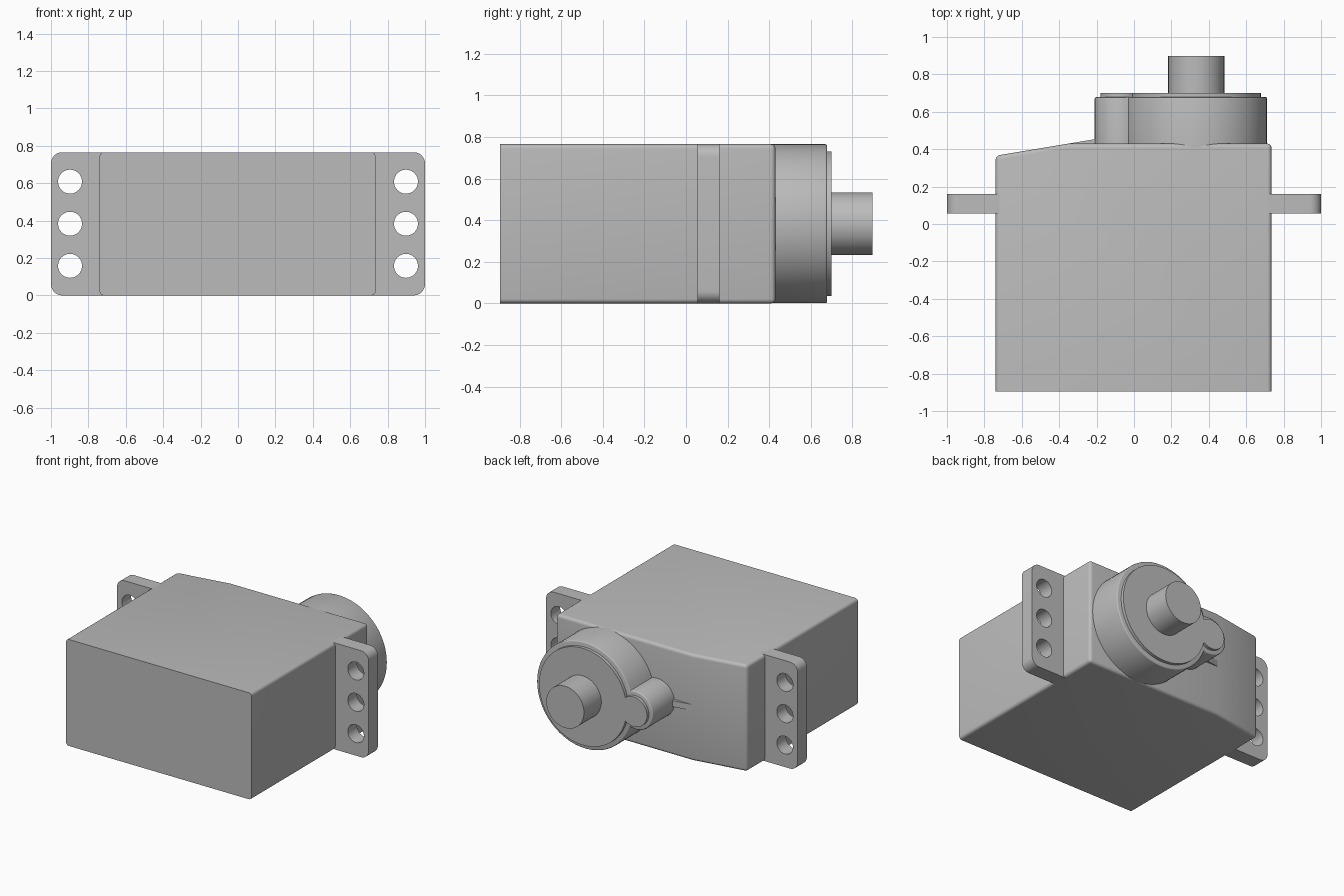
import bpy, bmesh
from math import cos, sin, acos, pi, radians, hypot, atan2

if "Cube" in bpy.data.objects:
    bpy.data.objects.remove(bpy.data.objects["Cube"], do_unlink=True)

grey = bpy.data.materials.new("plastic grey")
grey.use_nodes = True
COLOUR = (0.5, 0.5, 0.5, 1)
grey.diffuse_color = COLOUR
grey.node_tree.nodes["Principled BSDF"].inputs["Base Color"].default_value = COLOUR

MID = 0.383          # height of the shaft axis
AXIS = 0.33          # x of the output gear


def arc(cx, cz, r, start, end, steps):
    return [(cx + r * cos(start + (end - start) * i / steps),
             cz + r * sin(start + (end - start) * i / steps)) for i in range(steps + 1)]


def circle(cx, cz, r, steps=64):
    return arc(cx, cz, r, 0, 2 * pi, steps)[:-1]


def prism_mesh(outlines, axis, low, high):
    """Extrude closed outlines along y (outline in x, z) or z (outline in x, y)."""
    bm = bmesh.new()
    for points in outlines:
        place = (lambda a, b: (a, low, b)) if axis == "y" else (lambda a, b: (a, b, low))
        face = bm.faces.new([bm.verts.new(place(a, b)) for a, b in points])
        new = bmesh.ops.extrude_face_region(bm, geom=[face], use_keep_orig=True)["geom"]
        for v in new:
            if isinstance(v, bmesh.types.BMVert):
                v.co["xyz".index(axis)] = high
    bmesh.ops.recalc_face_normals(bm, faces=bm.faces)
    return bm


def finish(name, bm, smooth=True):
    mesh = bpy.data.meshes.new(name)
    bm.to_mesh(mesh)
    bm.free()
    obj = bpy.data.objects.new(name, mesh)
    bpy.context.collection.objects.link(obj)
    mesh.materials.append(grey)
    if smooth:
        shade(obj)
    return obj


def activate(obj):
    bpy.ops.object.select_all(action="DESELECT")
    obj.select_set(True)
    bpy.context.view_layer.objects.active = obj


def shade(obj):
    activate(obj)
    bpy.ops.object.shade_smooth_by_angle(angle=radians(32))


def round_rim(bm, y, width):
    rim = [e for e in bm.edges if all(abs(v.co.y - y) < 1e-4 for v in e.verts)]
    bmesh.ops.bevel(bm, geom=rim, offset=width, segments=3, profile=0.5, affect="EDGES")


def keyhole(big, cx, small):
    """Outline of a large circle joined to a small one on its left."""
    d = AXIS - cx
    x = (d * d + big * big - small * small) / (2 * d)
    h = (big * big - x * x) ** 0.5
    a = acos(x / big)
    b = atan2(h, d - x)
    return (arc(AXIS, MID, big, -pi + a, pi - a, 72)
            + arc(cx, MID, small, b, 2 * pi - b, 32)[1:-1])


# Case: sloped rear corner, rounded everywhere but the front
case = prism_mesh([[(-0.74, -0.895), (0.735, -0.895), (0.735, 0.43),
                    (-0.35, 0.43), (-0.74, 0.365)]], "z", 0, 0.765)
edges = [e for e in case.edges if not all(v.co.y < -0.89 for v in e.verts)
         and e.calc_face_angle(0) > radians(30)]
bmesh.ops.bevel(case, geom=edges, offset=0.022, segments=4, profile=0.5, affect="EDGES")
finish("case", case)

# Mounting ears with three screw holes each
R = 0.06
outline = ([(0.7, 0)] + arc(1 - R, R, R, -pi / 2, 0, 8)
           + arc(1 - R, 0.765 - R, R, 0, pi / 2, 8) + [(0.7, 0.765)])
holes = finish("hole_cutter", prism_mesh(
    [circle(0.898, z, 0.064, 40) for z in (0.158, MID, 0.608)], "y", 0, 0.3), False)
holes.hide_render = True
ear = finish("left_ear", prism_mesh([outline], "y", 0.055, 0.16), False)
cut = ear.modifiers.new("screw holes", "BOOLEAN")
cut.operation, cut.object, cut.solver = "DIFFERENCE", holes, "EXACT"
activate(ear)
bpy.ops.object.modifier_apply(modifier=cut.name)
bpy.data.objects.remove(holes, do_unlink=True)
shade(ear)
other = bmesh.new()
other.from_mesh(ear.data)
bmesh.ops.scale(other, vec=(-1, 1, 1), verts=other.verts)
bmesh.ops.reverse_faces(other, faces=other.faces)
finish("right_ear", other)

# Gear housing with its raised cap
housing = prism_mesh([keyhole(0.382, -0.073, 0.137)], "y", 0.4, 0.678)
round_rim(housing, 0.678, 0.008)
finish("gear_housing", housing)
finish("gear_cap", prism_mesh([keyhole(0.348, -0.073, 0.107)], "y", 0.66, 0.7))

# Output shaft
finish("output_shaft", prism_mesh([circle(AXIS + 0.003, MID, 0.15)], "y", 0.68, 0.897))

# Small wedge rib between the slope and the housing
finish("rib", prism_mesh([[(-0.37, 0.42), (-0.15, 0.42), (-0.15, 0.463), (-0.35, 0.43)]],
                         "z", MID - 0.022, MID + 0.022))
